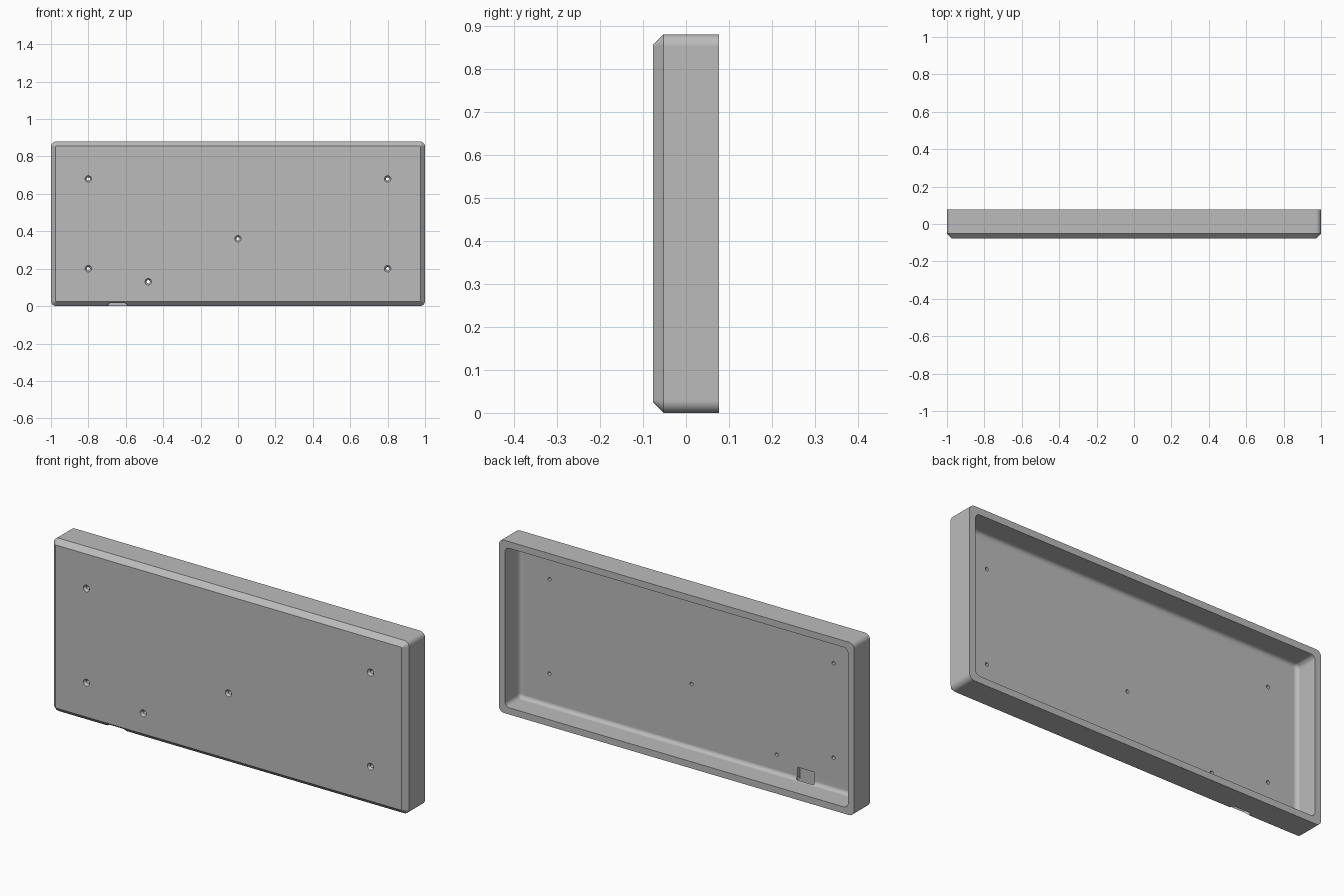
import bpy, bmesh
from math import sin, cos, pi

if "Cube" in bpy.data.objects:
    bpy.data.objects.remove(bpy.data.objects["Cube"], do_unlink=True)

HALF_W, HALF_H = 1.0, 0.44        # outline half sizes
FRONT, BACK = -0.077, 0.077       # depth limits
CHAMFER, WALL, FLOOR = 0.025, 0.034, -0.044

grey = bpy.data.materials.new("plain grey")
grey.use_nodes = True
colour = (0.5, 0.5, 0.5, 1)
grey.diffuse_color = colour
grey.node_tree.nodes["Principled BSDF"].inputs["Base Color"].default_value = colour


def outline(hw, hh, r, steps=6):
    """Rounded rectangle as a list of 2D points."""
    pts = []
    for q, (sx, sy) in enumerate([(1, 1), (-1, 1), (-1, -1), (1, -1)]):
        for i in range(steps + 1):
            a = (q + i / steps) * pi / 2
            pts.append((sx * (hw - r) + r * cos(a), sy * (hh - r) + r * sin(a)))
    return pts


def loft(name, centre, sections, upright=False):
    """Closed solid through rounded rectangles (hw, hh, r, depth)."""
    bm = bmesh.new()
    loops = []
    for hw, hh, r, d in sections:
        loop = []
        for u, v in outline(hw, hh, r):
            u, v = u + centre[0], v + centre[1]
            loop.append(bm.verts.new((u, v, d) if upright else (u, d, v)))
        loops.append(loop)
    for a, b in zip(loops, loops[1:]):
        for i in range(len(a)):
            j = (i + 1) % len(a)
            bm.faces.new((a[i], a[j], b[j], b[i]))
    bm.faces.new(loops[0])
    bm.faces.new(loops[-1])
    bmesh.ops.remove_doubles(bm, verts=bm.verts, dist=1e-5)
    bmesh.ops.recalc_face_normals(bm, faces=bm.faces)
    mesh = bpy.data.meshes.new(name)
    bm.to_mesh(mesh)
    bm.free()
    mesh.materials.append(grey)
    obj = bpy.data.objects.new(name, mesh)
    bpy.context.collection.objects.link(obj)
    return obj


def inset(d, r, depth):
    return (HALF_W - d, HALF_H - d, r, depth)


# Tray shell: chamfered front, outer wall, rim, inner wall, filleted floor
FILLET = 0.02
sections = [inset(CHAMFER, 0.003, FRONT), inset(0, 0.028, FRONT + CHAMFER),
            inset(0, 0.028, BACK), inset(WALL, 0.025, BACK)]
for i in range(6):
    a = i / 5 * pi / 2
    d = FILLET * (1 - cos(a))
    sections.append(inset(WALL + d, 0.025 - d, FLOOR + FILLET * (1 - sin(a))))
tray = loft("tray_shell", (0, HALF_H), sections)

# Countersunk screw holes
cutters = []
for spot in [(-0.8, 0.2), (0.8, 0.2), (-0.8, 0.68), (0.8, 0.68), (0, 0.36), (-0.48, 0.13)]:
    profile = [(0.019, FRONT - 0.002), (0.009, FRONT + 0.012), (0.009, 0)]
    cutters.append(loft("screw_hole_cutter", spot, [(r, r, r, y) for r, y in profile]))

# Cable port: slot through the lower wall and a pocket in the floor behind it
PORT_X = -0.645
cutters.append(loft("port_slot_cutter", (PORT_X, -0.051),
                    [(0.054, 0.017, 0.017, z) for z in (-0.03, 0.045)], upright=True))
cutters.append(loft("port_pocket_cutter", (PORT_X, 0.066),
                    [(0.049, 0.031, 0.001, y) for y in (-0.0675, -0.036)]))

bpy.context.view_layer.objects.active = tray
for cutter in cutters:
    cutter.hide_render = True
    mod = tray.modifiers.new("cut", "BOOLEAN")
    mod.operation, mod.solver, mod.object = "DIFFERENCE", "EXACT", cutter
    bpy.ops.object.modifier_apply(modifier=mod.name)
    bpy.data.objects.remove(cutter, do_unlink=True)

# Smooth rounded corners, keep flat faces flat
bpy.ops.object.select_all(action="DESELECT")
tray.select_set(True)
bpy.ops.object.shade_smooth_by_angle(angle=pi / 6)
weighted = tray.modifiers.new("flat faces", "WEIGHTED_NORMAL")
weighted.weight = 100
weighted.keep_sharp = True
